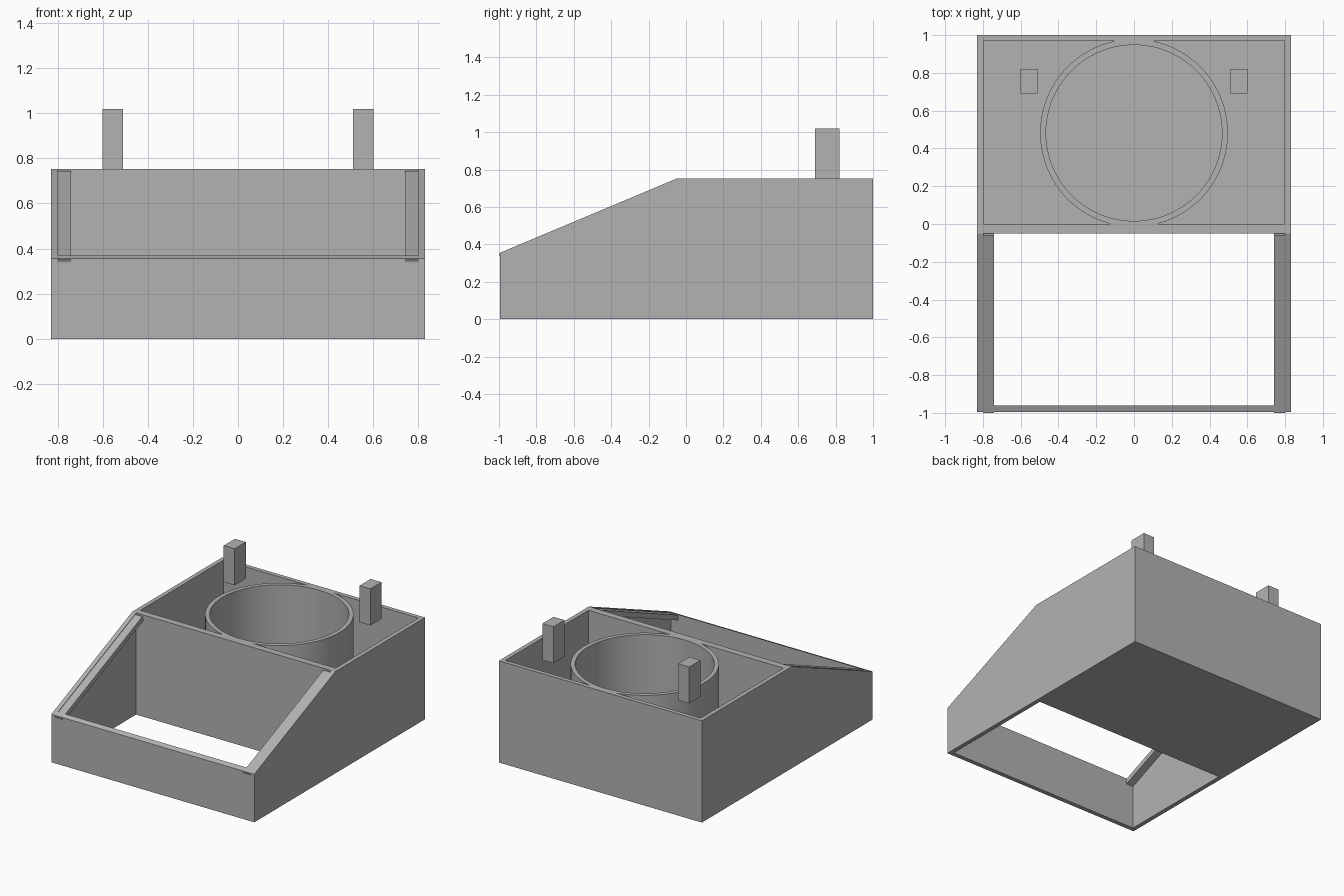
import bpy, bmesh
from math import radians

cube = bpy.data.objects.get("Cube")
if cube:
    bpy.data.objects.remove(cube, do_unlink=True)

grey = bpy.data.materials.new("plain grey")
grey.use_nodes = True
COLOUR = (0.45, 0.45, 0.45, 1)
grey.diffuse_color = COLOUR
grey.node_tree.nodes["Principled BSDF"].inputs["Base Color"].default_value = COLOUR


def add_object(name, bm):
    bmesh.ops.recalc_face_normals(bm, faces=bm.faces)
    mesh = bpy.data.meshes.new(name)
    bm.to_mesh(mesh)
    bm.free()
    mesh.materials.append(grey)
    obj = bpy.data.objects.new(name, mesh)
    bpy.context.collection.objects.link(obj)
    return obj


def prism(name, profile, x0, x1):
    """Extrude a (y, z) outline from x0 to x1."""
    bm = bmesh.new()
    face = bm.faces.new([bm.verts.new((x0, y, z)) for y, z in profile])
    moved = bmesh.ops.extrude_face_region(bm, geom=[face])["geom"]
    verts = [v for v in moved if isinstance(v, bmesh.types.BMVert)]
    bmesh.ops.translate(bm, verts=verts, vec=(x1 - x0, 0, 0))
    return add_object(name, bm)


def box(name, x0, x1, y0, y1, z0, z1):
    return prism(name, [(y0, z0), (y1, z0), (y1, z1), (y0, z1)], x0, x1)


def cylinder(name, radius, y, z0, z1):
    bm = bmesh.new()
    bmesh.ops.create_cone(bm, cap_ends=True, segments=96, radius1=radius,
                          radius2=radius, depth=z1 - z0)
    bmesh.ops.translate(bm, verts=bm.verts, vec=(0, y, (z0 + z1) / 2))
    return add_object(name, bm)


def cut(target, cutter):
    """Subtract the cutter and discard it."""
    mod = target.modifiers.new("cut", 'BOOLEAN')
    mod.operation = 'DIFFERENCE'
    mod.solver = 'EXACT'
    mod.object = cutter
    bpy.context.view_layer.objects.active = target
    bpy.ops.object.modifier_apply(modifier=mod.name)
    bpy.data.objects.remove(cutter, do_unlink=True)


# Housing: flat rear top, sloped front
HALF, INNER, TOP, FLOOR = 0.83, 0.798, 0.752, 0.03
FRONT, SLOPE_Y, SLOPE_Z = -0.995, -0.05, 0.355
TUBE_Y = 0.482
housing = prism("housing", [(FRONT, 0), (1, 0), (1, TOP), (SLOPE_Y, TOP),
                            (FRONT, SLOPE_Z)], -HALF, HALF)

# Front bay is open at top and bottom
cut(housing, box("front_bay", -INNER, INNER, -0.962, SLOPE_Y, -1, 2))

# Rear bay leaves a round tube standing on the floor
rear_bay = box("rear_bay", -INNER, INNER, 0, 0.968, FLOOR, 2)
cut(rear_bay, cylinder("tube_outside", 0.497, TUBE_Y, -1, 3))
cut(housing, rear_bay)
cut(housing, cylinder("tube_bore", 0.466, TUBE_Y, FLOOR, 2))

bpy.ops.object.select_all(action='DESELECT')
housing.select_set(True)
bpy.context.view_layer.objects.active = housing
bpy.ops.object.shade_smooth_by_angle(angle=radians(20))

# Sloped ledge rails and upright pegs on both sides
for side, sign in (("right", -1), ("left", 1)):
    prism(side + "_rail", [(-1, 0.349), (-0.06, 0.744), (-0.046, 0.711),
                           (-0.986, 0.316)], sign * 0.74, sign * 0.8)
    box(side + "_peg", sign * 0.51, sign * 0.6, 0.69, 0.82, 0.75, 1.02)
